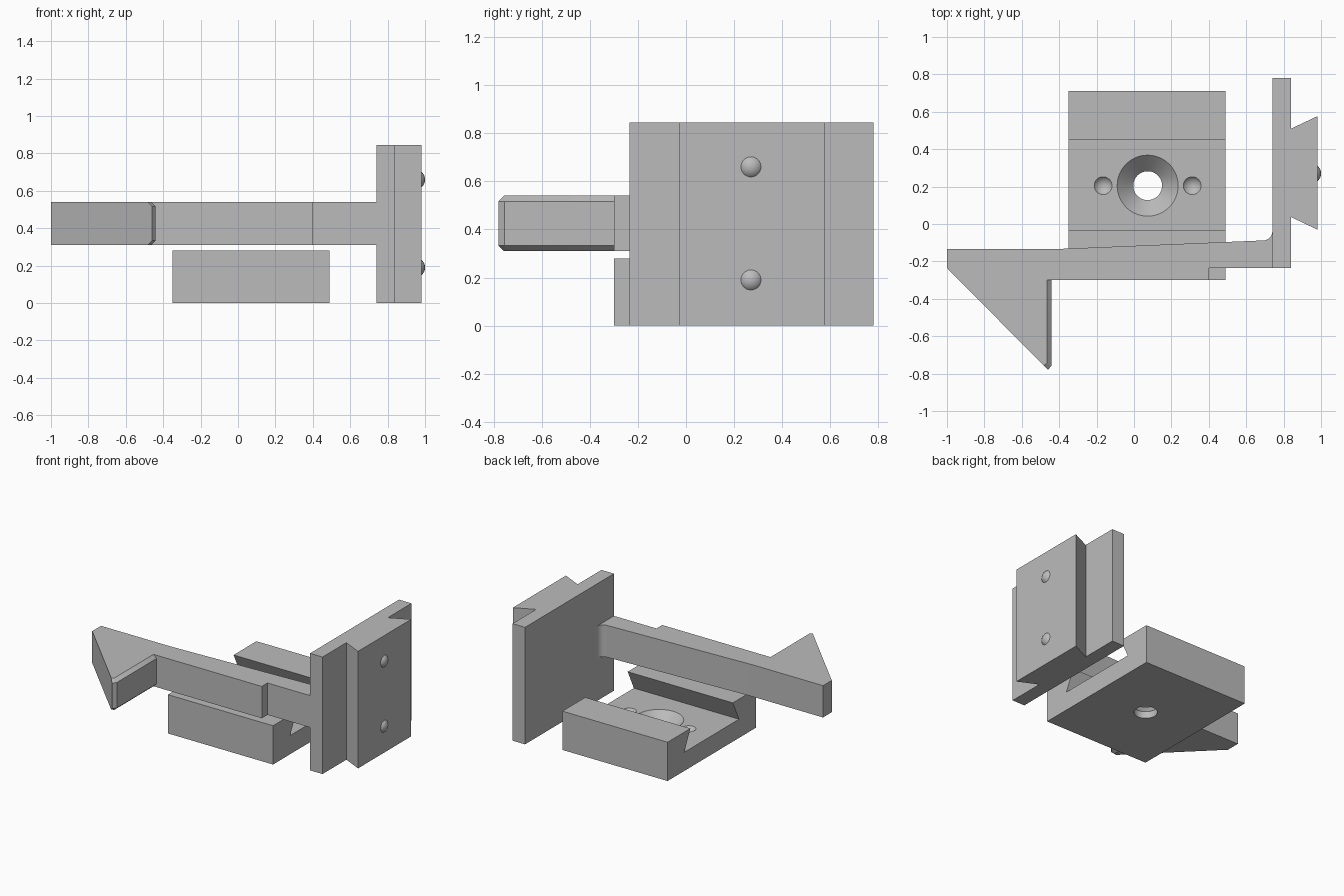
import bpy, bmesh, math
from mathutils import Vector, Matrix

cube = bpy.data.objects.get("Cube")
if cube:
    bpy.data.objects.remove(cube, do_unlink=True)

GREY = (0.5, 0.5, 0.5, 1.0)
grey = bpy.data.materials.new("plain_grey")
grey.use_nodes = True
grey.diffuse_color = GREY
grey.node_tree.nodes["Principled BSDF"].inputs["Base Color"].default_value = GREY


def finish(name, bm):
    bmesh.ops.recalc_face_normals(bm, faces=bm.faces)
    mesh = bpy.data.meshes.new(name)
    bm.to_mesh(mesh)
    bm.free()
    mesh.materials.append(grey)
    obj = bpy.data.objects.new(name, mesh)
    bpy.context.collection.objects.link(obj)
    return obj


def loft(name, rings, closed=False):
    """Skin equal rings of points; closed joins the last ring to the first."""
    bm = bmesh.new()
    rows = [[bm.verts.new(p) for p in ring] for ring in rings]
    n = len(rows[0])
    for low, high in zip(rows, rows[1:]):
        for i in range(n):
            j = (i + 1) % n
            bm.faces.new((low[i], low[j], high[j], high[i]))
    bm.faces.new(rows[0])
    bm.faces.new(rows[-1])
    return finish(name, bm)


def circle(x, y, z, r, n=64):
    return [(x + r * math.cos(2 * math.pi * i / n),
             y + r * math.sin(2 * math.pi * i / n), z) for i in range(n)]


def ball(name, centre, r):
    bm = bmesh.new()
    bmesh.ops.create_uvsphere(bm, u_segments=40, v_segments=24, radius=r,
                              matrix=Matrix.Translation(centre))
    return finish(name, bm)


def activate(obj):
    bpy.ops.object.select_all(action='DESELECT')
    obj.select_set(True)
    bpy.context.view_layer.objects.active = obj


def smooth(obj):
    activate(obj)
    bpy.ops.object.shade_smooth_by_angle(angle=math.radians(30))


def cut(obj, cutter):
    cutter.hide_render = True
    mod = obj.modifiers.new("cut", 'BOOLEAN')
    mod.operation, mod.solver, mod.object = 'DIFFERENCE', 'EXACT', cutter
    activate(obj)
    bpy.ops.object.modifier_apply(modifier=mod.name)
    bpy.data.objects.remove(cutter, do_unlink=True)


# Base block: dovetail channel running along x
FLOOR, TOP = 0.135, 0.28
block_profile = [(-0.30, 0), (0.71, 0), (0.71, TOP), (0.45, TOP), (0.52, FLOOR),
                 (-0.105, FLOOR), (-0.035, TOP), (-0.30, TOP)]
base = loft("base_block", [[(x, y, z) for y, z in block_profile]
                           for x in (-0.35, 0.49)])

# Countersunk screw hole and two detent dimples in the channel floor
HX, HY = 0.073, 0.205
cut(base, loft("hole_cutter", [circle(HX, HY, z, r) for z, r in
                               ((-0.05, 0.077), (0.049, 0.077),
                                (FLOOR, 0.163), (FLOOR + 0.02, 0.183))]))
for x in (HX - 0.238, HX + 0.238):
    cut(base, ball("dimple_cutter", (x, HY, FLOOR + 0.034), 0.0586))
smooth(base)

# Upright plate with a dovetail rail on its outer side
plate_profile = [(0.74, -0.235), (0.84, -0.235), (0.84, 0.037), (0.98, -0.03),
                 (0.98, 0.576), (0.84, 0.51), (0.84, 0.78), (0.74, 0.78)]
loft("dovetail_plate", [[(x, y, z) for x, y in plate_profile]
                        for z in (0, 0.845)])

# Detent bumps on the rail
for name, z in (("lower_bump", 0.19), ("upper_bump", 0.66)):
    smooth(ball(name, (0.946, 0.27, z), 0.054))


# Hooked arm: the hook's inner and tip edges are chamfered top and bottom
def arm_ring(z, hook):
    fillet = [(0.69 + 0.05 * math.sin(a), -0.038 - 0.05 * math.cos(a))
              for a in (math.pi / 2 * (1 - i / 10) for i in range(11))]
    outline = ([(-1, -0.135), (-1, -0.235)] + hook +
               [(0.40, -0.30), (0.40, -0.235), (0.74, -0.235)] +
               fillet + [(-0.44, -0.135)])
    return [(x, y, z) for x, y in outline]


full_hook = [(-0.46, -0.78), (-0.44, -0.755), (-0.44, -0.30)]
cut_hook = [(-0.483, -0.757), (-0.465, -0.745), (-0.465, -0.30)]
arm = loft("hooked_arm", [arm_ring(0.31, cut_hook), arm_ring(0.333, full_hook),
                          arm_ring(0.517, full_hook), arm_ring(0.54, cut_hook)])
smooth(arm)
